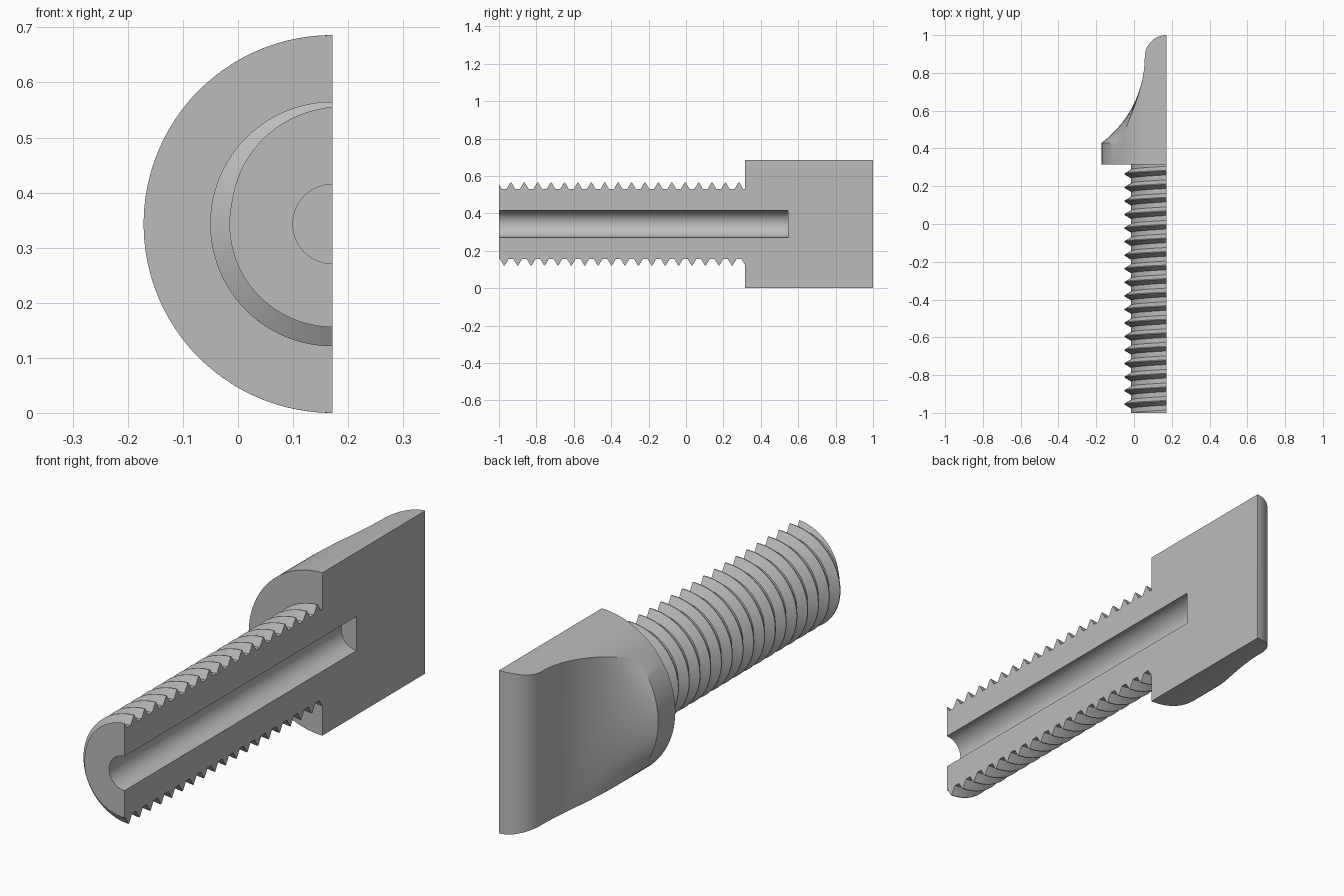
import bpy, bmesh, math

cube = bpy.data.objects.get("Cube")
if cube:
    bpy.data.objects.remove(cube, do_unlink=True)

AX, AZ = 0.1715, 0.343           # screw axis, lying on the cut plane
HEAD_R, BORE_R = 0.343, 0.072
FRONT, COLLAR, HEAD_FRONT, BACK = -1.0, 0.43, 0.316, 1.0

steel = bpy.data.materials.new("plain_grey")
steel.use_nodes = True
grey = (0.5, 0.5, 0.5, 1)
steel.diffuse_color = grey
steel.node_tree.nodes["Principled BSDF"].inputs["Base Color"].default_value = grey


def add_object(name, rows):
    """Skin open cross-section rows into a closed solid with a flat cut side."""
    bm = bmesh.new()
    grid = [[bm.verts.new(p) for p in row] for row in rows]
    for a, b in zip(grid, grid[1:]):
        for i in range(len(a) - 1):
            bm.faces.new((a[i], a[i + 1], b[i + 1], b[i]))
    bm.faces.new(grid[0])
    bm.faces.new(grid[-1][::-1])
    bm.faces.new([r[0] for r in grid] + [r[-1] for r in reversed(grid)])
    bmesh.ops.remove_doubles(bm, verts=bm.verts, dist=1e-5)
    bmesh.ops.recalc_face_normals(bm, faces=bm.faces)
    mesh = bpy.data.meshes.new(name)
    bm.to_mesh(mesh)
    bm.free()
    ob = bpy.data.objects.new(name, mesh)
    bpy.context.collection.objects.link(ob)
    mesh.materials.append(steel)
    return ob


# Head: round collar blending through a hollow into a flat, round-ended grip
GRIP = 0.1145
BLEND_END = BACK - GRIP
HOLLOW_R = ((BLEND_END - COLLAR) ** 2 + (HEAD_R - GRIP) ** 2) / (2 * (HEAD_R - GRIP))


def head_row(y):
    """Half section: cylinder rim, crowned grip face, cylinder rim."""
    if y < BLEND_END:
        t = GRIP + HOLLOW_R - math.sqrt(HOLLOW_R ** 2 - (BLEND_END - y) ** 2)
    else:
        t = max(0.002, math.sqrt(max(0, GRIP ** 2 - (y - BLEND_END) ** 2)))
    u = min(0.999, max(0, (t - GRIP) / (HEAD_R - GRIP))) if y < BLEND_END else 0
    crown = u ** 2.3
    drop = (HEAD_R - t) / (1 - crown) if u < 0.998 else (HEAD_R - GRIP) / 2.3
    edge = math.acos(min(1, max(0, 1 - drop / HEAD_R)))      # from -x towards the rim
    zc = HEAD_R * math.sin(edge)
    rim = [math.pi / 2 + (edge - math.pi / 2) * i / 16 for i in range(16)]
    half = [(HEAD_R * math.cos(a), HEAD_R * math.sin(a)) for a in rim]
    face = []
    for i in range(33):
        z = zc * math.cos(math.pi * i / 32)
        sag = HEAD_R - math.sqrt(max(0, HEAD_R ** 2 - z * z))
        face.append((t - crown * sag, z))
    section = half + face + [(d, -z) for d, z in reversed(half)]
    return [(AX - d, y, AZ + z) for d, z in section]


collar_row = head_row(COLLAR)
head_rows = [[(x, HEAD_FRONT, z) for x, _, z in collar_row], collar_row]
N = 32
head_rows += [head_row(COLLAR + (BLEND_END - COLLAR) * (i / N) ** 1.3) for i in range(1, N)]
head_rows += [head_row(BLEND_END + GRIP * math.sin(math.pi / 2 * i / 14)) for i in range(15)]
head = add_object("grip_head", head_rows)

# Shank: helical thread with flat roots, its profile shifted along the axis by angle
PITCH, ROOT, CREST = 0.0717, 0.187, 0.222
TIP, BASE = 0.002, 0.023
STEPS = 48


def thread_radius(offset):
    d = abs((offset + PITCH / 2) % PITCH - PITCH / 2)
    return ROOT + (CREST - ROOT) * min(1, max(0, (BASE - d) / (BASE - TIP)))


thread_cols = []
for s in range(STEPS + 1):
    angle = math.pi * s / STEPS
    start = -0.936 - PITCH * angle / (2 * math.pi)
    column = []
    ys = [start + k * PITCH + o for k in range(-2, 20) for o in (-BASE, -TIP, TIP, BASE)]
    for y in ys:
        y = min(HEAD_FRONT, max(FRONT, y))
        r = thread_radius(y - start)
        column.append((AX - r * math.sin(angle), y, AZ + r * math.cos(angle)))
    thread_cols.append(column)
shank = add_object("threaded_shank", list(map(list, zip(*thread_cols))))

# Blind bore along the axis
bore_back = 0.545
length = bore_back - FRONT + 0.1
bpy.ops.mesh.primitive_cylinder_add(vertices=64, radius=BORE_R, depth=length,
                                    location=(AX, bore_back - length / 2, AZ),
                                    rotation=(math.pi / 2, 0, 0))
bore = bpy.context.object
bore.hide_render = True
bore.data.materials.append(steel)

for ob in (head, shank):
    bpy.ops.object.select_all(action="DESELECT")
    ob.select_set(True)
    bpy.context.view_layer.objects.active = ob
    cut = ob.modifiers.new("bore", "BOOLEAN")
    cut.operation, cut.solver, cut.object = "DIFFERENCE", "EXACT", bore
    bpy.ops.object.modifier_apply(modifier=cut.name)
    bpy.ops.object.shade_smooth_by_angle(angle=math.radians(25))
bpy.data.objects.remove(bore, do_unlink=True)
